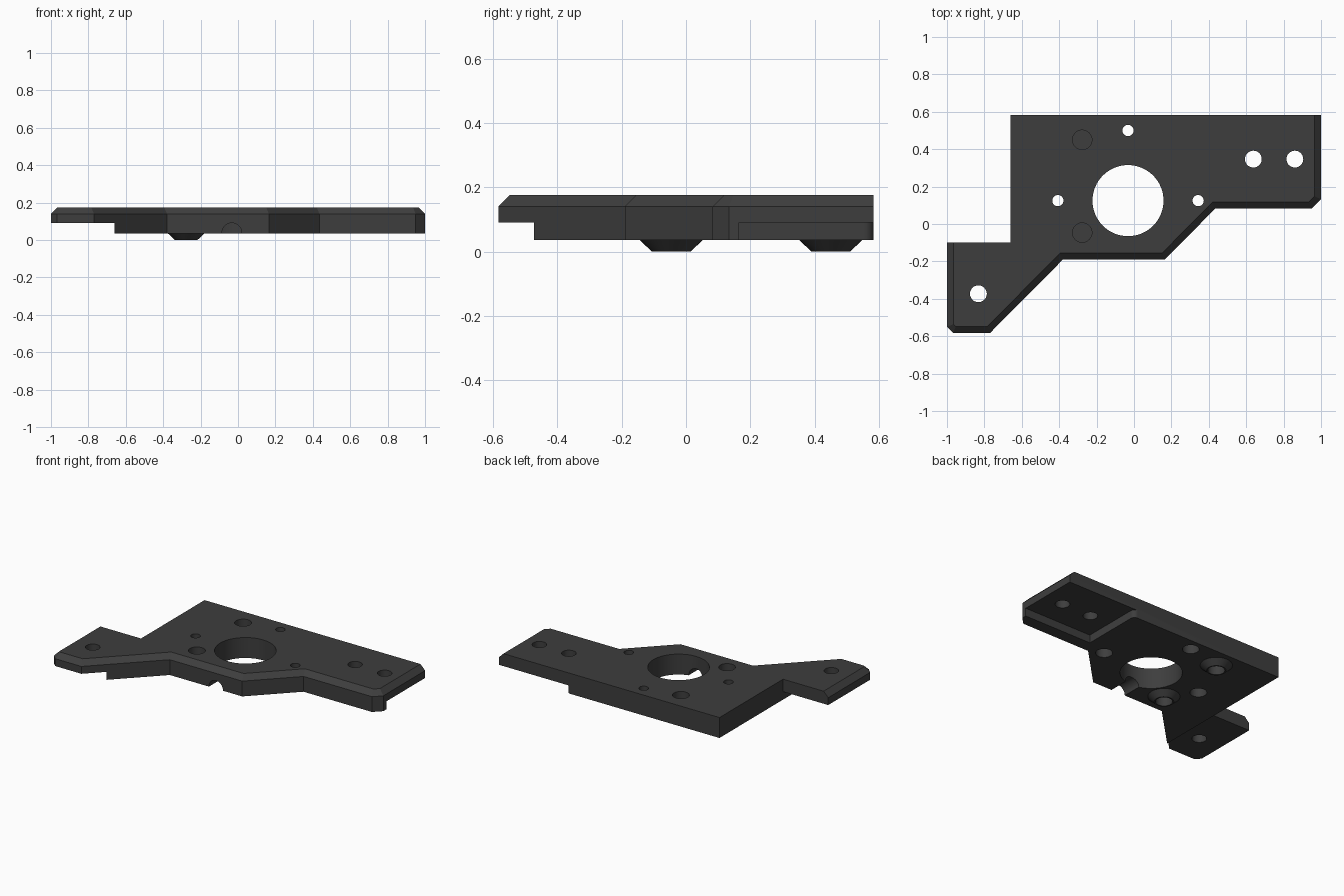
import bpy, bmesh, math

if "Cube" in bpy.data.objects:
    bpy.data.objects.remove(bpy.data.objects["Cube"])

TOP, BASE, STEP, CH = 0.175, 0.036, 0.09, 0.035

dark = bpy.data.materials.new("dark_grey_plastic")
dark.diffuse_color = (0.048, 0.048, 0.048, 1)
dark.use_nodes = True
dark.node_tree.nodes["Principled BSDF"].inputs["Base Color"].default_value = dark.diffuse_color


def make_object(name, bm):
    bmesh.ops.recalc_face_normals(bm, faces=bm.faces)
    mesh = bpy.data.meshes.new(name)
    bm.to_mesh(mesh)
    bm.free()
    obj = bpy.data.objects.new(name, mesh)
    bpy.context.collection.objects.link(obj)
    mesh.materials.append(dark)
    return obj


def prism(outline, z0, z1):
    bm = bmesh.new()
    low = bm.faces.new([bm.verts.new((x, y, z0)) for x, y in outline])
    out = bmesh.ops.extrude_face_region(bm, geom=[low])["geom"]
    for v in out:
        if isinstance(v, bmesh.types.BMVert):
            v.co.z = z1
    return bm


def frustum(name, x, y, z0, z1, r0, r1, sides=32):
    bm = bmesh.new()
    bmesh.ops.create_cone(bm, cap_ends=True, segments=sides, radius1=r0,
                          radius2=r1, depth=z1 - z0)
    bmesh.ops.translate(bm, verts=bm.verts, vec=(x, y, (z0 + z1) / 2))
    return make_object(name, bm)


def combine(target, tool, operation):
    mod = target.modifiers.new(operation.lower(), 'BOOLEAN')
    mod.operation, mod.solver, mod.object = operation, 'EXACT', tool
    bpy.ops.object.select_all(action='DESELECT')
    bpy.context.view_layer.objects.active = target
    target.select_set(True)
    bpy.ops.object.modifier_apply(modifier=mod.name)
    bpy.data.objects.remove(tool, do_unlink=True)


def drill(x, y, r, z0=-0.1, z1=0.3, sides=32):
    combine(plate, frustum("drill", x, y, z0, z1, r, r, sides), 'DIFFERENCE')


# Mounting plate: stepped outline, chamfered along the front and both ends
outline = [(-1, -0.10), (-1, -0.55), (-0.967, -0.583), (-0.77, -0.583),
           (-0.38, -0.19), (0.165, -0.19), (0.435, 0.083), (0.95, 0.083),
           (1, 0.133), (1, 0.583), (-0.66, 0.583), (-0.66, -0.10)]
bm = prism(outline, BASE, TOP)


def chamfered(edge):
    a, b = (v.co for v in edge.verts)
    if min(a.z, b.z) < TOP - 0.001:
        return False
    at_back = min(a.y, b.y) > 0.58
    at_inner = max(a.x, b.x) < -0.65 and abs(a.y + 0.10) < 0.01 and abs(b.y + 0.10) < 0.01
    at_left = abs(a.x + 0.66) < 0.01 and abs(b.x + 0.66) < 0.01
    return not (at_back or at_inner or at_left)


bmesh.ops.bevel(bm, geom=[e for e in bm.edges if chamfered(e)], offset=CH,
                offset_type='OFFSET', segments=1, affect='EDGES')
plate = make_object("mounting_plate", bm)

# Thin left arm
arm = [(-1.2, -0.8), (-0.66, -0.8), (-0.66, 0.0), (-1.2, 0.0)]
combine(plate, make_object("arm_relief", prism(arm, -0.1, STEP)), 'DIFFERENCE')

# Underside pocket at the right, with a rounded outer corner
arc = [(0.46 + 0.03 * math.cos(t), 0.553 + 0.03 * math.sin(t))
       for t in (math.pi / 2 * (1 - i / 6) for i in range(7))]
pocket = [(1.2, 0.165), (1.2, 0.7), (0.46, 0.7)] + arc + [(0.49, 0.165)]
combine(plate, make_object("pocket_relief", prism(pocket, -0.1, STEP)), 'DIFFERENCE')

# Tapered bosses underneath, bored from both ends around a thin web
for y in (0.45, -0.046):
    combine(plate, frustum("boss", -0.277, y, 0, 0.05, 0.06, 0.114), 'UNION')
    drill(-0.277, y, 0.052, -0.1, 0.10)
    drill(-0.277, y, 0.052, 0.11, 0.3)

# Large centre bore
drill(-0.032, 0.125, 0.19, sides=64)

# Small screw holes, counterbored from below
for x, y in ((-0.032, 0.5), (-0.407, 0.125), (0.343, 0.125)):
    drill(x, y, 0.03)
    drill(x, y, 0.052, -0.1, 0.10)

# End mounting holes
for x, y in ((0.638, 0.347), (0.86, 0.347), (-0.832, -0.373)):
    drill(x, y, 0.045)

# Round channel from the front edge to the centre bore
bm = bmesh.new()
bmesh.ops.create_cone(bm, cap_ends=True, segments=32, radius1=0.053,
                      radius2=0.053, depth=0.4)
for v in bm.verts:
    x, y, z = v.co
    v.co = (x - 0.033, z - 0.1, y + 0.038)
combine(plate, make_object("channel_cut", bm), 'DIFFERENCE')

bpy.ops.object.select_all(action='DESELECT')
plate.select_set(True)
bpy.context.view_layer.objects.active = plate
bpy.ops.object.shade_smooth_by_angle(angle=math.radians(30))
